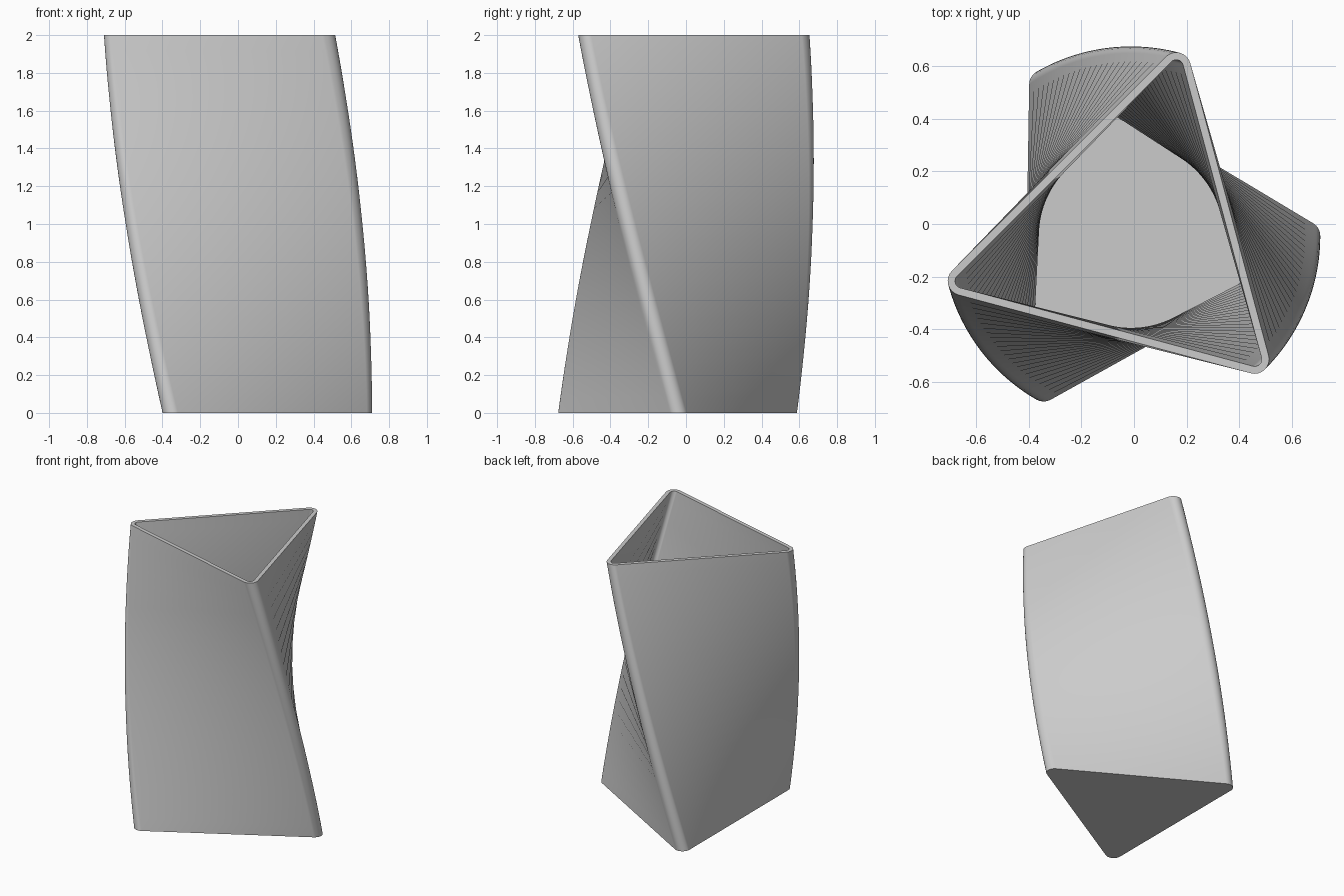
import bpy
import bmesh
from math import radians, cos, sin

old = bpy.data.objects.get("Cube")
if old:
    bpy.data.objects.remove(old, do_unlink=True)

HEIGHT, TWIST = 2.0, radians(-45)
CORNER_DIST, CORNER_RADIUS = 0.666, 0.055
WALL, FLOOR_Z = 0.028, 0.09
ROWS, CORNER_STEPS = 24, 8
CENTRE_X, CENTRE_Y = -0.0113, -0.0446

grey = bpy.data.materials.new("light grey")
grey.use_nodes = True
colour = (0.6, 0.6, 0.6, 1)
grey.diffuse_color = colour
grey.node_tree.nodes["Principled BSDF"].inputs["Base Color"].default_value = colour


def ring(bm, z, radius):
    """Rounded triangle at height z, turned in step with the height."""
    turn = TWIST * z / HEIGHT
    verts = []
    for corner in range(3):
        mid = turn + radians(120 * corner)
        for i in range(CORNER_STEPS + 1):
            a = mid + radians(120 * i / CORNER_STEPS - 60)
            verts.append(bm.verts.new((
                CENTRE_X + CORNER_DIST * cos(mid) + radius * cos(a),
                CENTRE_Y + CORNER_DIST * sin(mid) + radius * sin(a), z)))
    return verts


def bridge(bm, low, high):
    n = len(low)
    for i in range(n):
        j = (i + 1) % n
        bm.faces.new((low[i], low[j], high[j], high[i]))


# Twisted triangular vase: up the outer wall, over the rim, down to the floor
bm = bmesh.new()
outer = [ring(bm, HEIGHT * i / ROWS, CORNER_RADIUS) for i in range(ROWS + 1)]
inner = [ring(bm, HEIGHT + (FLOOR_Z - HEIGHT) * i / ROWS, CORNER_RADIUS - WALL)
         for i in range(ROWS + 1)]
rings = outer + inner
for low, high in zip(rings, rings[1:]):
    bridge(bm, low, high)
bm.faces.new(outer[0][::-1])
bm.faces.new(inner[-1])
bmesh.ops.recalc_face_normals(bm, faces=bm.faces)

mesh = bpy.data.meshes.new("twisted_vase")
bm.to_mesh(mesh)
bm.free()
mesh.materials.append(grey)
vase = bpy.data.objects.new("twisted_vase", mesh)
bpy.context.collection.objects.link(vase)

bpy.ops.object.select_all(action="DESELECT")
vase.select_set(True)
bpy.context.view_layer.objects.active = vase
bpy.ops.object.shade_smooth_by_angle(angle=radians(30))
